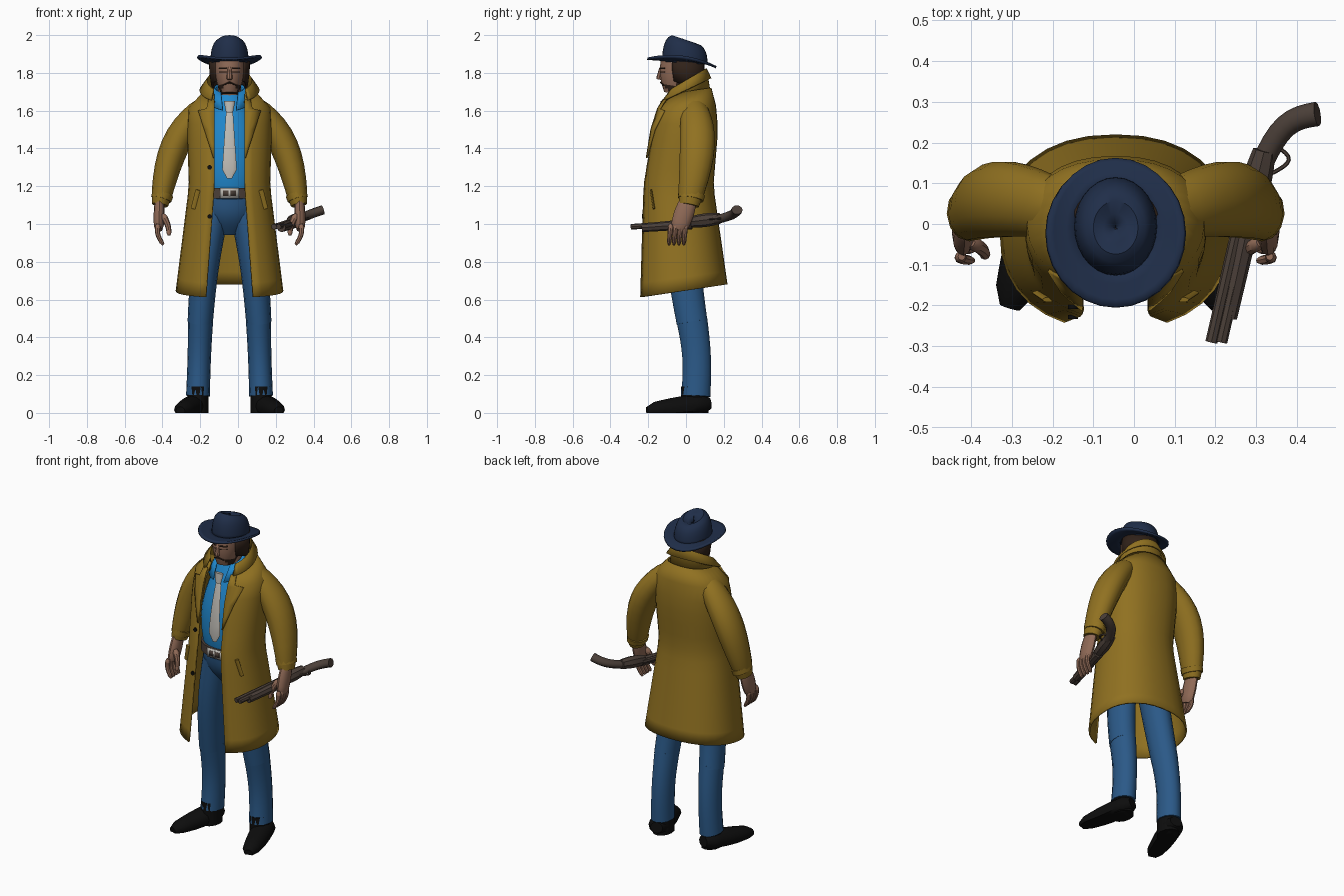
import bpy, bmesh
from math import sin, cos, pi, asin, copysign
from mathutils import Vector

if "Cube" in bpy.data.objects:
    bpy.data.objects.remove(bpy.data.objects["Cube"])

MIDDLE = -.045  # body centre line
ACROSS = Vector((0, 1, 0))
UPRIGHT = Vector((0, 0, 1))
made = []


def material(name, *colour):
    mat = bpy.data.materials.new(name)
    mat.use_nodes = True
    mat.diffuse_color = (*colour, 1)
    shader = next(node for node in mat.node_tree.nodes if node.type == "BSDF_PRINCIPLED")
    shader.inputs["Base Color"].default_value = (*colour, 1)
    return mat


TAN = material("coat_tan", .28, .165, .015)
DENIM = material("denim_blue", .024, .1, .245)
NAVY = material("hat_navy", .014, .027, .066)
SHIRT = material("shirt_blue", .014, .24, .6)
PALE = material("pale_grey", .53, .51, .47)
SKIN = material("skin", .28, .145, .095)
HAIR = material("hair_brown", .03, .016, .01)
BLACK = material("boot_black", .004, .004, .004)
STEEL = material("gun_brown", .07, .05, .04)
LEATHER = material("belt_leather", .07, .05, .04)


def finish(name, mat, rows, closed=False, thick=0.0):
    """Skin rows of points into an object; closed rows are capped, open sheets are thickened."""
    bm = bmesh.new()
    rows = [[bm.verts.new(point) for point in row] for row in rows]
    for low, high in zip(rows, rows[1:]):
        for i in range(0 if closed else 1, len(low)):
            bm.faces.new((low[i - 1], low[i], high[i], high[i - 1]))
    if closed:
        bm.faces.new(rows[0])
        bm.faces.new(rows[-1])
    bmesh.ops.remove_doubles(bm, verts=bm.verts, dist=1e-5)
    bmesh.ops.recalc_face_normals(bm, faces=bm.faces)
    mesh = bpy.data.meshes.new(name)
    bm.to_mesh(mesh)
    bm.free()
    mesh.materials.append(mat)
    ob = bpy.data.objects.new(name, mesh)
    ob.location.x = MIDDLE
    bpy.context.collection.objects.link(ob)
    if thick:
        solid = ob.modifiers.new("thickness", "SOLIDIFY")
        solid.thickness, solid.offset = thick, 0
    made.append(ob)
    return ob


def limb(name, mat, start, stop, first, last, bow=(0, 0, 0), flat=1, swell=0, end=1,
         ref=ACROSS, flip=1, sides=12, steps=8):
    """Bowed, tapering tube; flat scales its depth, end narrows its tips, soles stay on the ground."""
    mirror = Vector((flip, 1, 1))
    start, stop, bow = (Vector(v) * mirror for v in (start, stop, bow))
    rows = []
    for i in range(steps + 1):
        t = i / steps
        centre = start.lerp(stop, t) + bow * sin(pi * t)
        tangent = (stop - start + bow * pi * cos(pi * t)).normalized()
        side = tangent.cross(ref).normalized()
        depth = side.cross(tangent) * flat
        radius = (first + (last - first) * t + swell * sin(pi * t)) * (end if i in (0, steps) else 1)
        row = [centre + radius * (side * cos(a) + depth * sin(a))
               for a in (2 * pi * k / sides for k in range(sides))]
        for point in row:
            point.z = max(point.z, 0)
        rows.append(row)
    return finish(name, mat, rows, closed=True)


def shell(name, mat, rings, square=1, lift=0, thick=.01, count=28):
    """Wrap round the body from rings (front z, rise to back, half width, front y, back y, half opening)."""
    rows = []
    for index, (z, rise, wide, front, back, gap) in enumerate(rings):
        begin = asin((gap / wide) ** (1 / square))
        row = []
        for k in range(count + 1):
            a = begin + (2 * pi - 2 * begin) * k / count
            x = copysign(abs(sin(a)) ** square, sin(a))
            way = (1 - copysign(abs(cos(a)) ** square, cos(a))) / 2
            curl = lift * x * x * index / len(rings)
            row.append((wide * x, front + (back - front) * way, z + rise * way + curl))
        rows.append(row)
    return finish(name, mat, rows, thick=thick)


# Coat stations from hem to neck: z, rise to back, half width, front y, back y
SQUARE = .88
STATIONS = [(.61, .07, .28, -.255, .215), (1.2, 0, .21, -.23, .14), (1.5, 0, .22, -.18, .165),
            (1.64, .03, .21, -.135, .15), (1.68, .04, .13, -.1, .13)]
HEM, NECK = STATIONS[0][0], STATIONS[-1][0]


def coat_ring(z):
    low, high = next(pair for pair in zip(STATIONS, STATIONS[1:]) if z <= pair[1][0] + 1e-6)
    t = (z - low[0]) / (high[0] - low[0])
    gap = .08 + max(0, 1.2 - z) * .075
    return (*(a + (b - a) * t for a, b in zip(low, high)), gap)


def on_coat(x, z, out=.012):
    """Point just proud of the coat front."""
    _, _, wide, front, back, _ = coat_ring(z)
    bulge = max(0, 1 - (abs(x) / wide) ** (2 / SQUARE)) ** (SQUARE / 2)
    return (x, (front + back) / 2 - (back - front) / 2 * bulge - out, z)


shell("coat", TAN, [coat_ring(HEM + (NECK - HEM) * k / 14) for k in range(15)], SQUARE)
shell("coat_collar", TAN, [(1.62, .08, .125, -.125, .125, .08), (1.69, .13, .12, -.115, .11, .085),
                           (1.64, .13, .155, -.15, .13, .095)])
LAPEL = [(1.35 + .25 * t, .085 + .08 * t) for t in (0, .3, .6, 1)] + [(1.61, .12), (1.66, .11)]

for flip, hand in ((1, "left_"), (-1, "right_")):
    finish(hand + "lapel", TAN, [[on_coat(flip * (.08 + (edge - .08) * t), z) for t in (0, .5, 1)]
                                 for z, edge in LAPEL], thick=.009)
    limb(hand + "pocket_flap", TAN, on_coat(.19, 1.08), on_coat(.165, 1.18), .015, .015,
         flat=.4, flip=flip)

    # Sleeves, starting inside the shoulders
    limb(hand + "sleeve", TAN, (.13, .035, 1.63), (.368, .015, 1.1), .055, .048,
         bow=(.038, .035, .05), flat=1.25, swell=.024, end=.9, flip=flip, sides=14, steps=10)
    limb(hand + "cuff_strap", TAN, (.353, .03, 1.16), (.362, .025, 1.13), .057, .055, flat=1.25, flip=flip)

    # Hands
    limb(hand + "palm", SKIN, (.37, .015, 1.13), (.375, -.04, .97), .024, .024,
         flat=1.8, swell=.005, end=.8, flip=flip)
    for k in range(4):
        y = -.08 + .026 * k
        limb(hand + "finger", SKIN, (.378, y, 1), (.35, y - .01, .89), .015, .011,
             bow=(.015, 0, 0), end=.6, flip=flip, sides=8)
    limb(hand + "thumb", SKIN, (.355, -.045, 1.05), (.32, -.08, .94), .019, .012,
         bow=(-.01, 0, 0), end=.6, flip=flip, sides=8)

    # Trouser legs, bent back at the knee
    limb(hand + "thigh", DENIM, (.078, -.02, 1.08), (.155, .032, .48), .08, .067,
         bow=(.012, -.015, 0), flat=1.25, flip=flip, sides=14)
    limb(hand + "shin", DENIM, (.153, .03, .5), (.167, .052, .09), .067, .063,
         bow=(0, .015, 0), flat=1.25, swell=-.003, flip=flip, sides=14)

    # Boots
    limb(hand + "boot", BLACK, (.16, .125, .05), (.26, -.205, .01), .06, .042,
         flat=.9, swell=.01, end=.6, ref=UPRIGHT, flip=flip)
    limb(hand + "boot_ankle", BLACK, (.167, .045, .14), (.167, .045, 0), .055, .057, flat=1.3, flip=flip)

    # Face details
    for part, z, size in (("brow", 1.825, .005), ("eye", 1.805, .003)):
        limb(hand + part, HAIR, (.014, -.138, z), (.056, -.112, z), size, size,
             end=.5, ref=UPRIGHT, flip=flip, sides=6)
    limb(hand + "moustache", HAIR, (0, -.134, 1.75), (.034, -.118, 1.735), .005, .004,
         ref=UPRIGHT, flip=flip, sides=6)
    limb(hand + "ear", SKIN, (.08, -.02, 1.83), (.075, -.015, 1.78), .01, .008, flat=1.6, flip=flip, sides=8)

for height in (1.04, 1.3):
    spot = Vector(on_coat(-.105, height))
    limb("coat_button", BLACK, spot, spot + ACROSS * .01, .012, .012, ref=UPRIGHT, steps=1)

# Shirt and tie
limb("shirt", SHIRT, (0, -.03, 1.12), (0, 0, 1.68), .14, .075, flat=.8, swell=.06, end=.9, sides=20)
shell("shirt_collar", SHIRT, [(1.6, .09, .105, -.135, .06, .035), (1.69, .06, .075, -.09, .06, .045)])
limb("tie", PALE, (0, -.115, 1.63), (0, -.167, 1.24), .016, .042, bow=(0, -.015, 0), flat=.2, end=.3)
limb("tie_knot", PALE, (0, -.12, 1.65), (0, -.13, 1.59), .03, .018, flat=.5)

# Belt, buckle and trouser seat
limb("belt", LEATHER, (0, -.03, 1.135), (0, -.03, 1.19), .165, .165, flat=.8, sides=24, steps=1)
for part, mat, wide, tall, y in (("buckle", PALE, .05, .027, -.164), ("buckle_inset", LEATHER, .034, .015, -.168),
                                 ("buckle_pin", PALE, .005, .02, -.171)):
    finish(part, mat, [[(side * wide, y, 1.163 + level * tall) for side in (-1, 1)] for level in (-1, 1)],
           thick=.008)
limb("trouser_seat", DENIM, (0, -.03, 1.15), (0, 0, .95), .155, .07, flat=.8, swell=.03, sides=18)

# Neck and head, with a bearded jaw
limb("neck", SKIN, (0, .01, 1.58), (0, 0, 1.78), .06, .06)
head = limb("head", SKIN, (0, -.06, 1.69), (0, -.035, 1.85), .045, .08, flat=1.25, swell=.01, sides=20)
head.data.materials.append(HAIR)
for face in head.data.polygons:
    x, _, z = face.center
    face.material_index = int(z < 1.74 and (abs(x) > .035 or z < 1.705))
limb("nose", SKIN, (0, -.13, 1.83), (0, -.143, 1.765), .01, .017, end=.8, sides=8)
shell("hair", HAIR, [(1.77 + .05 * k, .035 * k - .07, .09 + .012 * sin(k), -.095, .09, .07) for k in range(3)],
      thick=.014)

# Hat with a curled brim and a tall pinched crown
shell("hat_brim", NAVY, [(1.868 + .007 * t, -.01 - .035 * t, .09 + .08 * t, -.11 - .095 * t, .1 + .06 * t, 0)
                         for t in (0, .4, .8, 1)], lift=.045, thick=.012)
DOME = [(cos(a) ** .4, sin(a)) for a in (pi / 2 * k / 7 for k in range(7))] + [(.3, .87), (.01, .84)]
shell("hat_crown", NAVY, [(1.86 + .141 * h, -.015 - .03 * h, .1 * r, -.012 - .113 * r, .125 * r - .012, 0)
                          for r, h in DOME], thick=.004)

# Long gun held low in the left hand
for shift in (-.012, .012):
    limb("gun_barrel", STEEL, (.247 + shift, -.29, .985), (.325 + shift, .05, 1.01), .015, .015,
         ref=UPRIGHT, sides=8, steps=1)
limb("gun_forend", STEEL, (.275, -.23, .98), (.332, .03, 1), .023, .028, ref=UPRIGHT, sides=8)
limb("gun_receiver", STEEL, (.325, .02, 1.01), (.365, .18, 1.03), .028, .028, swell=.008, ref=UPRIGHT, sides=8)
limb("gun_stock", STEEL, (.36, .15, 1.02), (.495, .27, 1.075), .027, .03, bow=(-.01, .03, 0),
     flat=.85, ref=UPRIGHT, sides=10)
limb("trigger_guard", STEEL, (.385, .125, 1.025), (.395, .19, 1.03), .005, .005, bow=(.035, 0, 0),
     ref=UPRIGHT, sides=6)

# Smooth shading with crisp edges
bpy.ops.object.select_all(action="DESELECT")
for ob in made:
    ob.select_set(True)
bpy.context.view_layer.objects.active = made[0]
bpy.ops.object.shade_smooth_by_angle(angle=.75)
